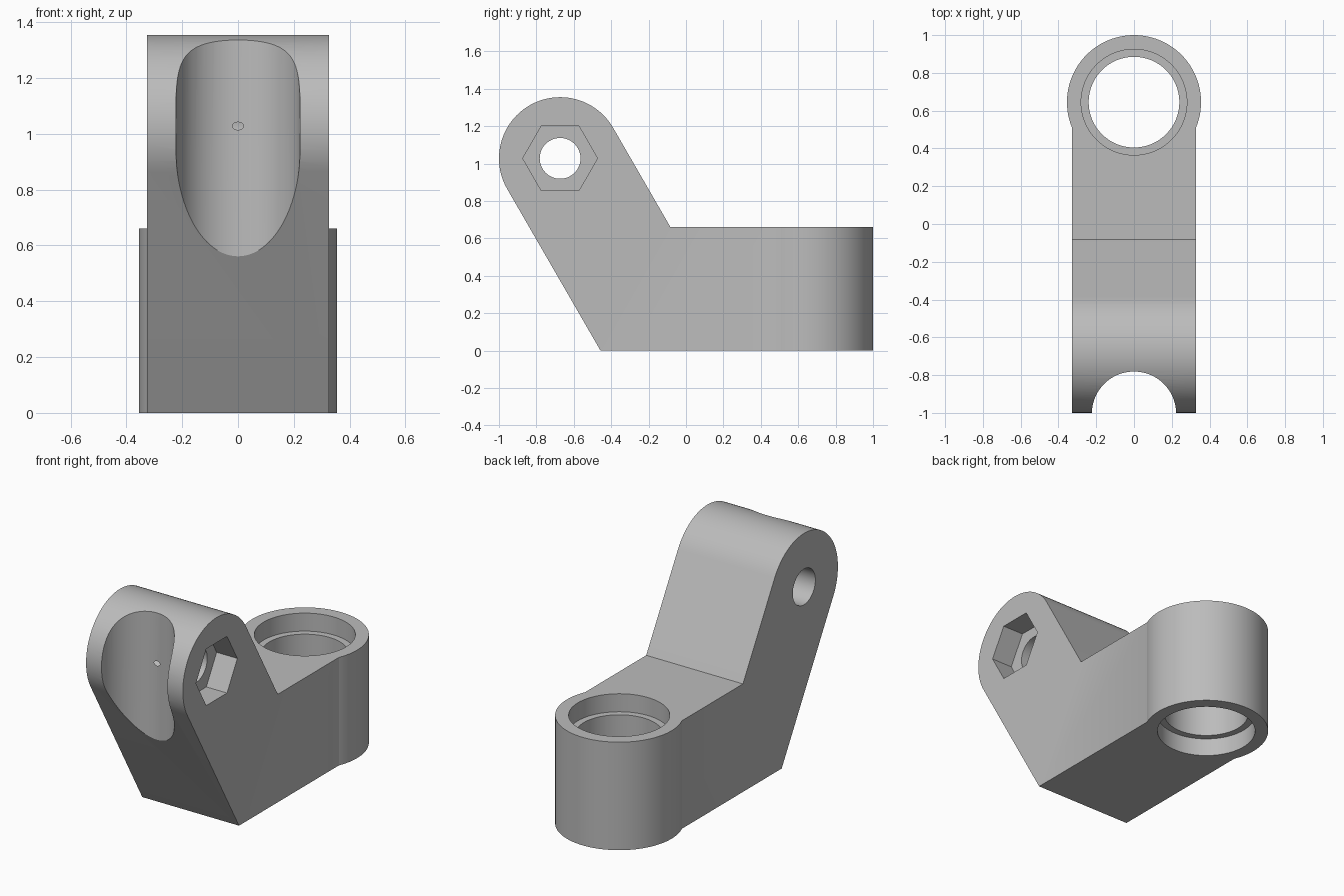
import bpy, bmesh, math
from mathutils import Matrix, Vector

if "Cube" in bpy.data.objects:
    bpy.data.objects.remove(bpy.data.objects["Cube"])

HALF = 0.327            # half width of the arm and radius of its rounded end
TALL = 0.66             # height of the foot and socket
PIVOT = Vector((0, -0.673, 1.028))
SOCKET_Y, SOCKET_R = 0.645, 0.355

grey = bpy.data.materials.new("plain grey")
grey.use_nodes = True
COLOUR = (0.5, 0.5, 0.5, 1)
grey.diffuse_color = COLOUR
grey.node_tree.nodes["Principled BSDF"].inputs["Base Color"].default_value = COLOUR


def add_object(name, bm):
    bmesh.ops.recalc_face_normals(bm, faces=bm.faces)
    mesh = bpy.data.meshes.new(name)
    bm.to_mesh(mesh)
    bm.free()
    mesh.materials.append(grey)
    obj = bpy.data.objects.new(name, mesh)
    bpy.context.collection.objects.link(obj)
    return obj


def cylinder(name, centre, radius, length, axis="Z", sides=96):
    bm = bmesh.new()
    turn = Matrix.Rotation(math.pi / 2, 4, "Y") if axis == "X" else Matrix()
    # a quarter turn about the own axis puts polygon corners along y
    spin = Matrix.Rotation(math.pi / 2, 4, "Z")
    bmesh.ops.create_cone(bm, cap_ends=True, segments=sides, radius1=radius,
                          radius2=radius, depth=length,
                          matrix=Matrix.Translation(centre) @ turn @ spin)
    # make sure a hexagon has its corners pointing along y
    if sides == 6:
        span = [max(v.co[i] for v in bm.verts) - min(v.co[i] for v in bm.verts) for i in (1, 2)]
        if span[0] < span[1]:
            bmesh.ops.rotate(bm, verts=bm.verts, cent=centre,
                             matrix=Matrix.Rotation(math.pi / 2, 3, "X"))
    return add_object(name, bm)


def combine(target, tool, operation):
    mod = target.modifiers.new(tool.name, "BOOLEAN")
    mod.operation, mod.solver, mod.object = operation, "EXACT", tool
    bpy.context.view_layer.objects.active = target
    bpy.ops.object.modifier_apply(modifier=mod.name)
    bpy.data.objects.remove(tool)


# Arm: side profile with a round head and 60 degree leaning sides
slope = math.tan(math.radians(60))
arc = []
for i in range(49):
    a = math.radians(30 + 180 * i / 48)
    arc.append((PIVOT.y + HALF * math.cos(a), PIVOT.z + HALF * math.sin(a)))
back, front = arc[0], arc[-1]
profile = [(SOCKET_Y, 0), (SOCKET_Y, TALL), (back[0] + (back[1] - TALL) / slope, TALL)]
profile += arc + [(front[0] + front[1] / slope, 0)]
bm = bmesh.new()
side = bm.faces.new([bm.verts.new((-HALF, y, z)) for y, z in profile])
sweep = bmesh.ops.extrude_face_region(bm, geom=[side])["geom"]
bmesh.ops.translate(bm, vec=(2 * HALF, 0, 0),
                    verts=[g for g in sweep if isinstance(g, bmesh.types.BMVert)])
bracket = add_object("angled_bracket", bm)

# Upright socket
combine(bracket, cylinder("socket", (0, SOCKET_Y, TALL / 2), SOCKET_R, TALL), "UNION")

# Socket bore with a recess at each end
combine(bracket, cylinder("bore", (0, SOCKET_Y, TALL / 2), 0.24, 2), "DIFFERENCE")
for z in (0, TALL):
    combine(bracket, cylinder("recess", (0, SOCKET_Y, z), 0.28, 0.22), "DIFFERENCE")

# Upright groove down the front of the head
combine(bracket, cylinder("groove", (0, -1.004, 1), 0.223, 3), "DIFFERENCE")

# Cross hole and hexagonal nut pocket
combine(bracket, cylinder("cross_hole", PIVOT, 0.109, 2, "X"), "DIFFERENCE")
combine(bracket, cylinder("nut_pocket", PIVOT + Vector((HALF, 0, 0)), 0.2, 0.28, "X", 6),
        "DIFFERENCE")

# Smooth curves, crisp edges
bpy.ops.object.select_all(action="DESELECT")
bracket.select_set(True)
bpy.context.view_layer.objects.active = bracket
bpy.ops.object.shade_smooth_by_angle(angle=math.radians(25))
